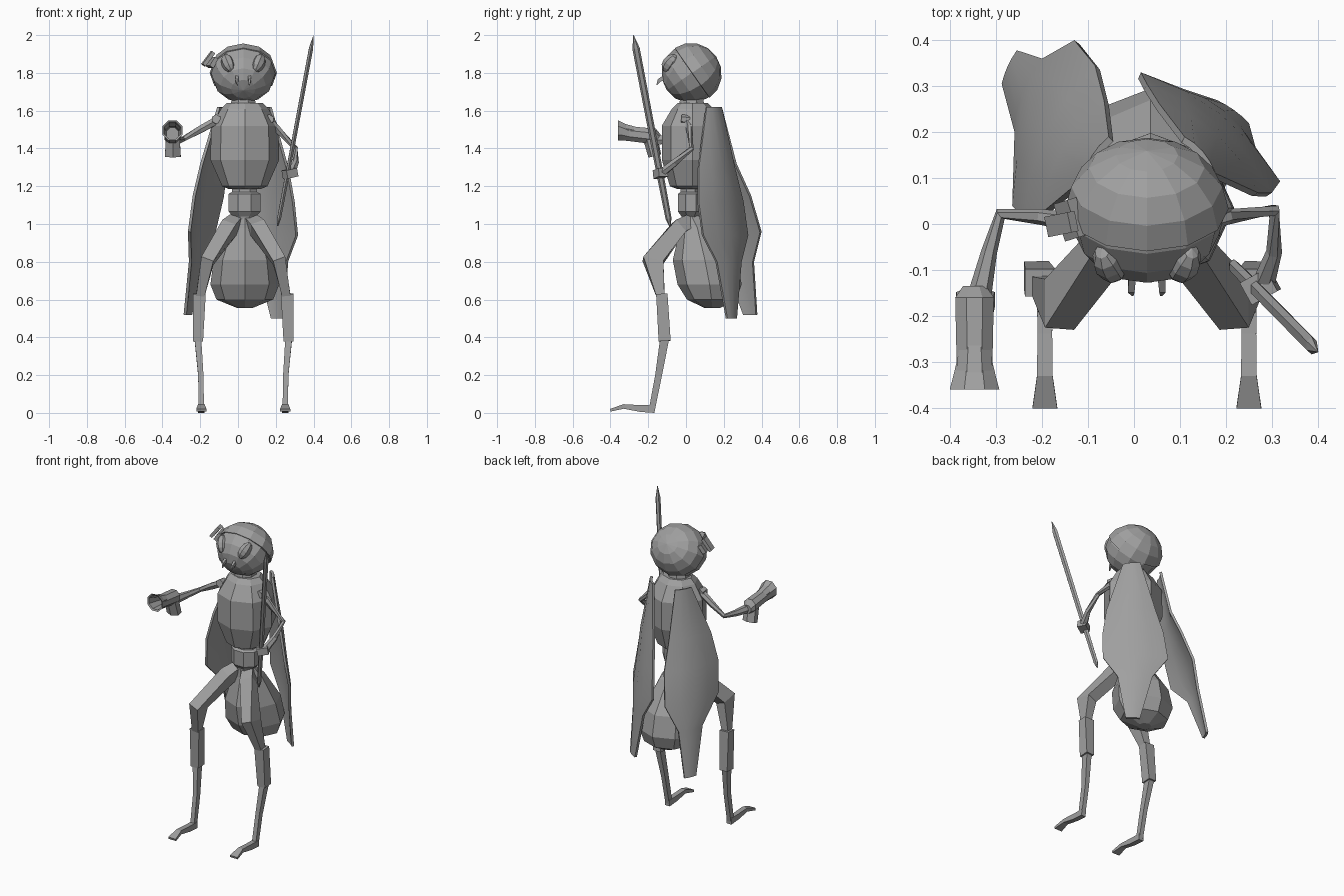
import bpy, bmesh, math
from mathutils import Vector, Matrix

cube = bpy.data.objects.get("Cube")
if cube:
    bpy.data.objects.remove(cube)

grey = bpy.data.materials.new("plain_grey")
grey.use_nodes = True
COLOUR = (0.35, 0.35, 0.35, 1)
grey.diffuse_color = COLOUR
grey.node_tree.nodes["Principled BSDF"].inputs["Base Color"].default_value = COLOUR

CX = 0.028  # body centre line


def finish(name, bm, smooth=False):
    bmesh.ops.recalc_face_normals(bm, faces=bm.faces)
    mesh = bpy.data.meshes.new(name)
    bm.to_mesh(mesh)
    bm.free()
    mesh.materials.append(grey)
    obj = bpy.data.objects.new(name, mesh)
    bpy.context.collection.objects.link(obj)
    if smooth:
        bpy.ops.object.select_all(action="DESELECT")
        obj.select_set(True)
        bpy.context.view_layer.objects.active = obj
        bpy.ops.object.shade_smooth_by_angle(angle=math.radians(35))
    return obj


def tube(name, path, sides=4, ref=(1, 0, 0), axis=None, flat=True):
    """Loft rings along a path of (x, y, z, half width, half depth)."""
    bm = bmesh.new()
    pts = [Vector(p[:3]) for p in path]
    turn = math.pi / sides if flat else 0
    grow = 1 / math.cos(turn)
    rings = []
    for i, p in enumerate(path):
        if axis:
            t = Vector(axis)
        else:
            t = Vector()
            if i > 0:
                t += (pts[i] - pts[i - 1]).normalized()
            if i < len(pts) - 1:
                t += (pts[i + 1] - pts[i]).normalized()
            t.normalize()
        r = Vector(ref)
        u = (r - t * r.dot(t)).normalized()
        v = t.cross(u)
        ring = []
        for k in range(sides):
            a = turn + math.tau * k / sides
            ring.append(bm.verts.new(pts[i] + grow * (u * p[3] * math.cos(a) + v * p[4] * math.sin(a))))
        rings.append(ring)
    for a, b in zip(rings, rings[1:]):
        for k in range(sides):
            j = (k + 1) % sides
            bm.faces.new((a[k], a[j], b[j], b[k]))
    bm.faces.new(rings[0])
    bm.faces.new(rings[-1])
    return finish(name, bm)


def ball(name, centre, size, tilt, segs, rings, half=False, lean=0):
    bm = bmesh.new()
    bmesh.ops.create_uvsphere(bm, u_segments=segs, v_segments=rings, radius=1)
    if half:
        bmesh.ops.delete(bm, geom=[v for v in bm.verts if v.co.z < -0.05], context="VERTS")
    place = (Matrix.Translation(centre) @ Matrix.Rotation(lean, 4, "Y")
             @ Matrix.Rotation(tilt, 4, "X") @ Matrix.Diagonal((*size, 1)))
    bmesh.ops.transform(bm, matrix=place, verts=bm.verts)
    if half:
        bmesh.ops.solidify(bm, geom=bm.faces[:], thickness=0.015)
    return finish(name, bm)


def box(name, centre, size, lean=0, yaw=0):
    bm = bmesh.new()
    bmesh.ops.create_cube(bm, size=1)
    place = (Matrix.Translation(centre) @ Matrix.Rotation(yaw, 4, "Z")
             @ Matrix.Rotation(lean, 4, "Y") @ Matrix.Diagonal((*size, 1)))
    bmesh.ops.transform(bm, matrix=place, verts=bm.verts)
    return finish(name, bm)


def wing(name, rows, out):
    """Rows of (z, front x, front y, back x, back y, bulge) make a curved shell."""
    bm = bmesh.new()
    cols = 4
    grid = []
    for z, ax, ay, bx, by, bulge in rows:
        line = []
        for k in range(cols + 1):
            t = k / cols
            p = Vector((ax, ay, z)).lerp(Vector((bx, by, z)), t)
            line.append(bm.verts.new(p + Vector(out) * bulge * 4 * t * (1 - t)))
        grid.append(line)
    for a, b in zip(grid, grid[1:]):
        for k in range(cols):
            bm.faces.new((a[k], a[k + 1], b[k + 1], b[k]))
    bmesh.ops.recalc_face_normals(bm, faces=bm.faces)
    bmesh.ops.solidify(bm, geom=bm.faces[:], thickness=0.015)
    return finish(name, bm, smooth=True)


# Head with a tied cap, eyes and fangs
TILT = -math.radians(55)
ball("head", (CX, 0.025, 1.796), (0.17, 0.157, 0.154), TILT, 12, 8)
ball("cap", (CX, 0.033, 1.8), (0.178, 0.161, 0.154), TILT, 12, 8, half=True)
box("cap_knot", (-0.138, 0.01, 1.855), (0.025, 0.085, 0.055), 0.6, 0.3)
box("cap_tail", (-0.158, 0.0, 1.875), (0.02, 0.045, 0.085), 0.65, 0.2)
for side, s in (("right", -1), ("left", 1)):
    ball(side + "_eye", (CX + s * 0.08, -0.083, 1.85), (0.036, 0.042, 0.056),
         -0.55, 8, 6, lean=s * 0.4)
    tube(side + "_fang", [(CX + s * 0.032, -0.115, 1.775, 0.008, 0.012),
                          (CX + s * 0.034, -0.142, 1.76, 0.007, 0.01),
                          (CX + s * 0.031, -0.155, 1.735, 0.002, 0.002)])

# Body
UP = (0, 0, 1)
tube("neck", [(CX, 0.03, 1.61, 0.07, 0.07), (CX, 0.03, 1.67, 0.06, 0.06)], 8, axis=UP)
tube("torso", [(CX + 0.008, 0.035, z, rx, ry) for z, rx, ry in
               ((1.185, 0.085, 0.08), (1.2, 0.12, 0.12), (1.34, 0.182, 0.163),
                (1.52, 0.178, 0.163), (1.61, 0.125, 0.11), (1.64, 0.095, 0.08))],
     8, axis=UP, flat=False)
tube("waist", [(CX + 0.007, 0.025, z, r, r * 0.8) for z, r in
               ((1.0, 0.05), (1.04, 0.06), (1.065, 0.084), (1.16, 0.084), (1.17, 0.066), (1.21, 0.066))],
     8, axis=UP)
tube("abdomen", [(CX + 0.008, y, z, rx, ry) for y, z, rx, ry in
                 ((0.02, 1.06, 0.05, 0.04), (0.06, 0.98, 0.095, 0.09), (0.1, 0.81, 0.165, 0.17),
                  (0.125, 0.68, 0.182, 0.17), (0.135, 0.6, 0.15, 0.13), (0.14, 0.555, 0.04, 0.04))],
     8, axis=UP, flat=False)

# Legs
for side, s in (("right", -1), ("left", 1)):
    def leg(part, path):
        tube(side + part, [(CX + s * x, *rest) for x, *rest in path])
    leg("_thigh", [(0.02, 0.05, 1.03, 0.03, 0.035), (0.075, -0.04, 0.98, 0.04, 0.04),
                   (0.19, -0.175, 0.805, 0.034, 0.054), (0.228, -0.135, 0.62, 0.022, 0.022)])
    leg("_shin_guard", [(0.232, -0.128, 0.63, 0.033, 0.03), (0.24, -0.113, 0.38, 0.027, 0.032)])
    leg("_shin", [(0.241, -0.112, 0.4, 0.018, 0.024), (0.225, -0.145, 0.2, 0.014, 0.018),
                  (0.222, -0.18, 0.02, 0.014, 0.016)])
    leg("_foot", [(0.222, -0.165, 0.02, 0.017, 0.02), (0.222, -0.24, 0.023, 0.016, 0.018),
                  (0.222, -0.33, 0.034, 0.017, 0.012), (0.222, -0.4, 0.014, 0.027, 0.007)])

# Arms
tube("right_arm", [(-0.11, 0, 1.55, 0.02, 0.02), (-0.2, 0.015, 1.5, 0.019, 0.015),
                   (-0.29, 0.022, 1.45, 0.012, 0.012), (-0.315, -0.06, 1.445, 0.018, 0.015),
                   (-0.335, -0.15, 1.445, 0.024, 0.022)], 6, ref=(0, 0, 1))
tube("left_arm", [(0.15, 0, 1.555, 0.018, 0.018), (0.2, 0.015, 1.51, 0.019, 0.015),
                  (0.305, 0.03, 1.4, 0.012, 0.012), (0.305, -0.06, 1.325, 0.018, 0.015),
                  (0.28, -0.135, 1.265, 0.02, 0.022)], 6, ref=(0, 0, 1))
for side, x in (("right", -0.115), ("left", 0.165)):
    tube(side + "_shoulder", [(x, 0.02, 1.55, 0.022, 0.022), (x, -0.025, 1.555, 0.022, 0.022)], 6)
box("left_hand", (0.275, -0.135, 1.268), (0.065, 0.055, 0.045), -0.2, 0.5)

# Flared pistol with a hollow muzzle
tube("pistol_barrel", [(-0.347, y, z, r, r) for y, z, r in
                       ((-0.135, 1.45, 0.025), (-0.16, 1.463, 0.042), (-0.3, 1.478, 0.039),
                        (-0.33, 1.488, 0.046), (-0.36, 1.495, 0.054),
                        (-0.355, 1.495, 0.044), (-0.25, 1.478, 0.032))],
     8, axis=(0, 1, 0))
tube("pistol_grip", [(-0.345, -0.19, 1.46, 0.036, 0.034), (-0.345, -0.165, 1.36, 0.042, 0.03)], 6)

# Thin pointed sword
low, high = Vector((0.21, -0.085, 0.99)), Vector((0.4, -0.278, 2.0))
tube("sword", [(*low.lerp(high, t), w, d) for t, w, d in
               ((0, 0.003, 0.004), (0.04, 0.01, 0.014), (0.25, 0.011, 0.016),
                (0.93, 0.011, 0.017), (1, 0.001, 0.001))], 6)

# Folded wings
wing("left_wing", [(1.62, 0.178, 0.11, 0.11, 0.19, 0.01), (1.29, 0.27, 0.068, 0.055, 0.262, 0.035),
                   (1.12, 0.3, 0.068, 0.028, 0.305, 0.035), (0.94, 0.318, 0.093, 0.015, 0.33, 0.035),
                   (0.8, 0.265, 0.165, 0.105, 0.295, 0.02), (0.5, 0.25, 0.22, 0.18, 0.27, 0.004)],
     (0.6, 0.8, 0))
wing("right_wing", [(1.62, -0.11, 0.1, -0.055, 0.19, 0.01), (1.32, -0.2, 0.025, -0.065, 0.268, 0.03),
                    (1.15, -0.24, 0.01, -0.085, 0.345, 0.035), (0.96, -0.265, 0.04, -0.13, 0.4, 0.035),
                    (0.8, -0.26, 0.2, -0.2, 0.36, 0.015), (0.52, -0.288, 0.305, -0.255, 0.378, 0.004)],
     (-0.9, 0.4, 0))
